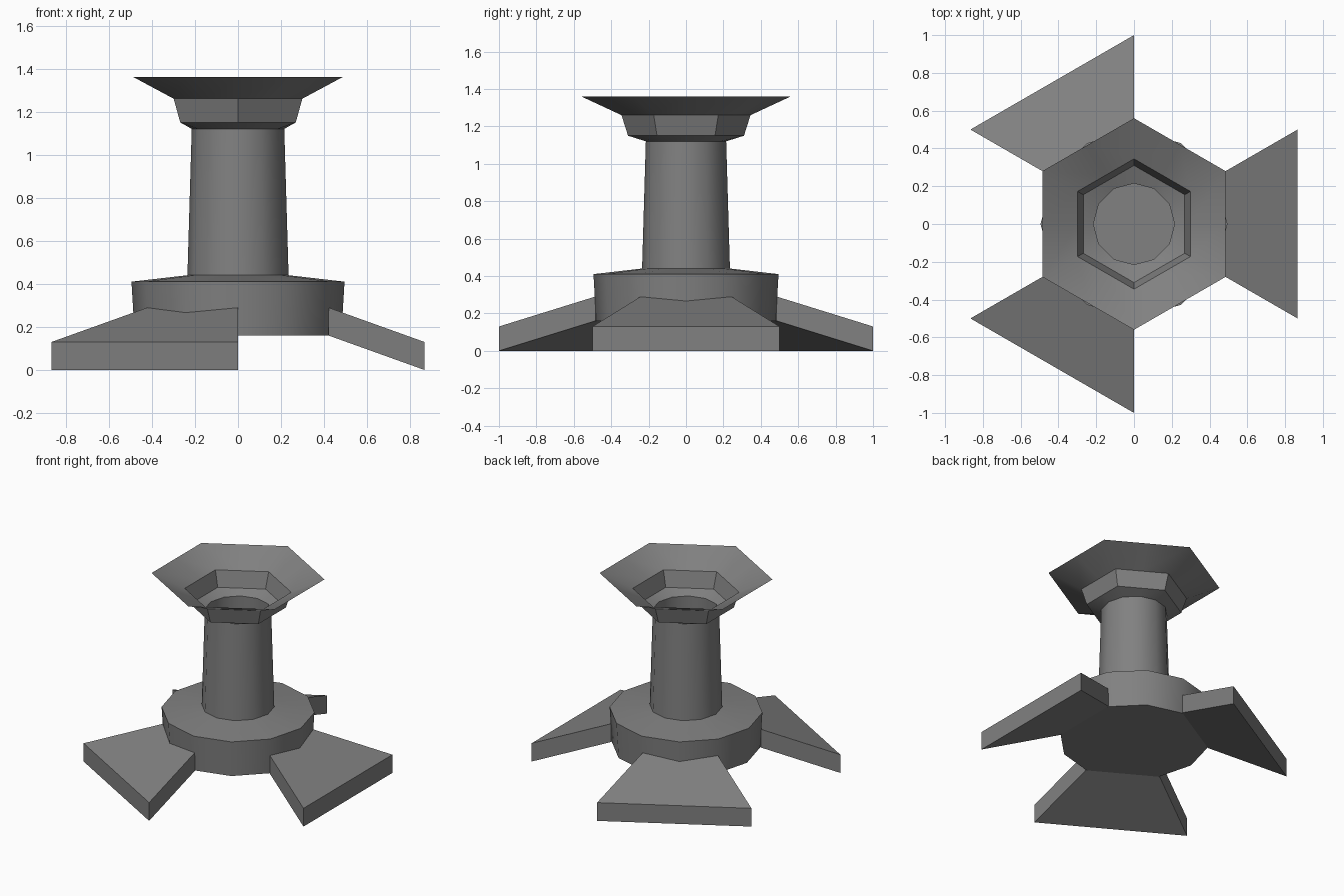
import bpy, bmesh, math

if "Cube" in bpy.data.objects:
    bpy.data.objects.remove(bpy.data.objects["Cube"])

grey = bpy.data.materials.new("medium grey")
grey.diffuse_color = (0.22, 0.22, 0.22, 1)
grey.use_nodes = True
grey.node_tree.nodes["Principled BSDF"].inputs["Base Color"].default_value = grey.diffuse_color


def finish(bm, name, angle):
    mesh = bpy.data.meshes.new(name)
    bm.to_mesh(mesh)
    bm.free()
    mesh.materials.append(grey)
    ob = bpy.data.objects.new(name, mesh)
    bpy.context.collection.objects.link(ob)
    bpy.ops.object.select_all(action='DESELECT')
    ob.select_set(True)
    bpy.context.view_layer.objects.active = ob
    bpy.ops.object.shade_smooth_by_angle(angle=math.radians(angle))
    return ob


def loft(name, rings, floor=False):
    """Skin 12-point rings (radius, z, is_hexagon), listed bottom to top."""
    bm = bmesh.new()
    loops = []
    for r, z, hexagon in rings:
        loop = []
        for i in range(12):
            a = math.radians(30 * i)
            # on hexagon rings every second point is the middle of a side
            k = r * math.cos(math.pi / 6) if hexagon and i % 2 == 0 else r
            loop.append(bm.verts.new((k * math.cos(a), k * math.sin(a), z)))
        loops.append(loop)
    for lo, hi in zip(loops, loops[1:]):
        for i in range(12):
            j = (i + 1) % 12
            bm.faces.new((lo[i], lo[j], hi[j], hi[i]))
    if floor:
        bm.faces.new(loops[0][::-1])
    return finish(bm, name, 35)


# Twelve-sided base with a gently sloped top
loft("base", [(0.48, 0.16, False), (0.495, 0.41, False), (0.235, 0.44, False)], floor=True)

# Hollow tapered column
loft("column", [(0.235, 0.44, False), (0.215, 1.12, False)])

# Open hexagonal cup and flared rim
loft("cup", [(0.215, 1.12, False), (0.31, 1.15, True), (0.345, 1.26, True)])
loft("flared_rim", [(0.345, 1.26, True), (0.56, 1.36, True)])

# Three splayed, sloping feet
for n in range(3):
    bm = bmesh.new()
    a = math.radians(120 * n)
    rings = []
    for r, low, high in ((0.485, 0.16, 0.29), (1.0, 0.0, 0.13)):
        ring = []
        for side, z in ((-30, low), (30, low), (30, high), (-30, high)):
            t = a + math.radians(side)
            ring.append(bm.verts.new((r * math.cos(t), r * math.sin(t), z)))
        rings.append(ring)
    inner, outer = rings
    bm.faces.new(inner)
    bm.faces.new(outer)
    for i in range(4):
        j = (i + 1) % 4
        bm.faces.new((inner[i], inner[j], outer[j], outer[i]))
    bmesh.ops.recalc_face_normals(bm, faces=bm.faces)
    finish(bm, f"foot_{n + 1}", 30)
